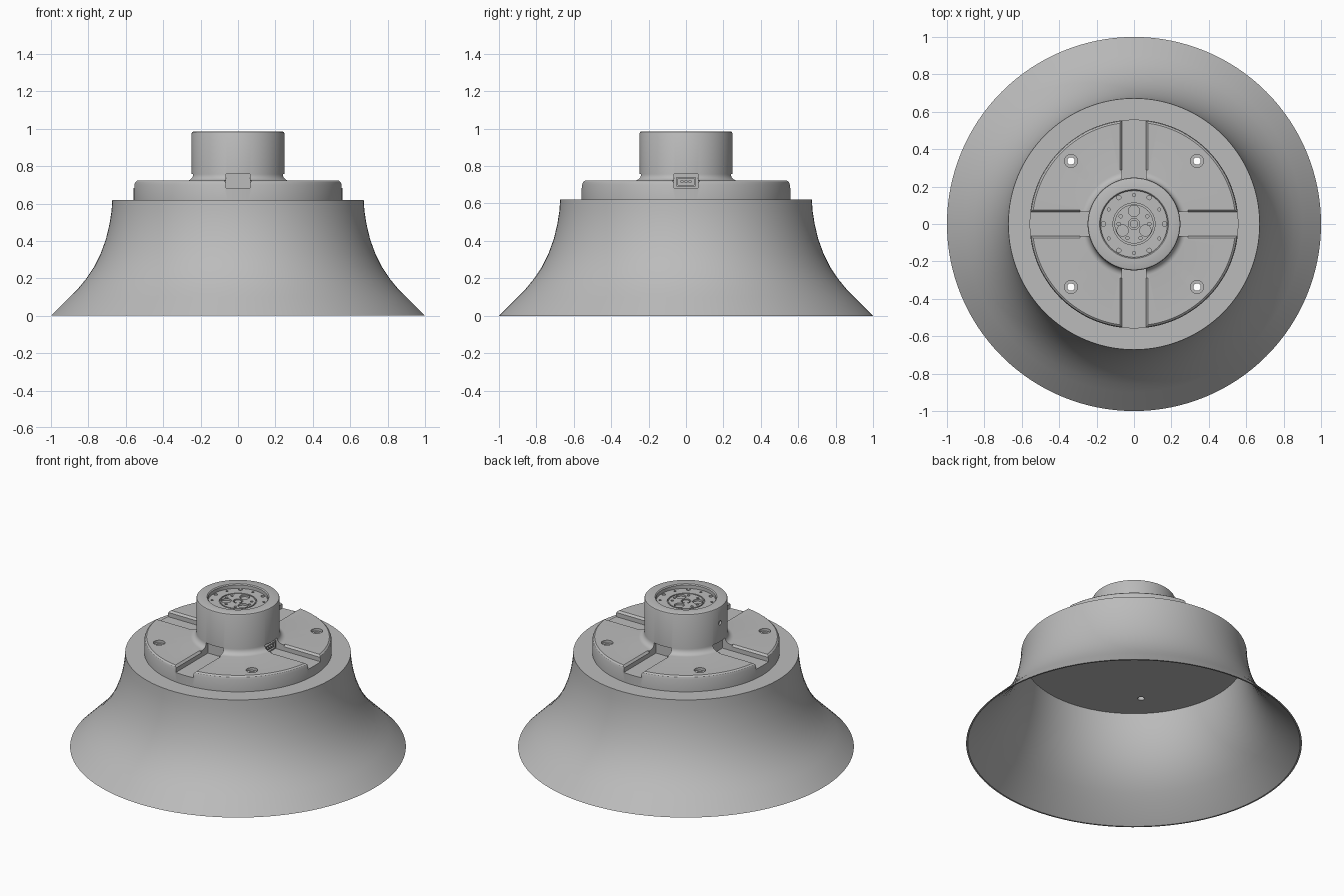
import bpy, bmesh
from math import pi, sin, cos, radians
from mathutils import Matrix, Vector

cube = bpy.data.objects.get("Cube")
if cube:
    bpy.data.objects.remove(cube, do_unlink=True)

grey = bpy.data.materials.new("satin grey")
grey.use_nodes = True
colour = (0.5, 0.5, 0.5, 1)
grey.diffuse_color = colour
grey.node_tree.nodes["Principled BSDF"].inputs["Base Color"].default_value = colour


def make(name, bm):
    bmesh.ops.recalc_face_normals(bm, faces=bm.faces)
    mesh = bpy.data.meshes.new(name)
    bm.to_mesh(mesh)
    bm.free()
    mesh.materials.append(grey)
    ob = bpy.data.objects.new(name, mesh)
    bpy.context.collection.objects.link(ob)
    return ob


def lathe(name, profile, steps=128):
    """Spin a (radius, height) profile, starting and ending on the axis."""
    bm = bmesh.new()
    verts = [bm.verts.new((r, 0, z)) for r, z in profile]
    edges = [bm.edges.new(pair) for pair in zip(verts, verts[1:])]
    bmesh.ops.spin(bm, geom=verts + edges, cent=(0, 0, 0), axis=(0, 0, 1),
                   angle=2 * pi, steps=steps)
    bmesh.ops.remove_doubles(bm, verts=bm.verts, dist=1e-5)
    return make(name, bm)


def add_cylinder(bm, x, y, z0, z1, r, seg=24, turn=Matrix()):
    bmesh.ops.create_cone(bm, cap_ends=True, segments=seg, radius1=r, radius2=r, depth=z1 - z0,
                          matrix=turn @ Matrix.Translation((x, y, (z0 + z1) / 2)))


def add_box(bm, low, high, turn=Matrix()):
    low, high = Vector(low), Vector(high)
    bmesh.ops.create_cube(bm, size=1, matrix=turn @ Matrix.Translation((low + high) / 2)
                          @ Matrix.Diagonal((*(high - low), 1)))


def add_prism(bm, section, x0, x1, turn):
    """Extrude a (y, z) section along x."""
    face = bm.faces.new([bm.verts.new(turn @ Vector((x0, y, z))) for y, z in section])
    out = bmesh.ops.extrude_face_region(bm, geom=[face])["geom"]
    bmesh.ops.translate(bm, verts=[v for v in out if isinstance(v, bmesh.types.BMVert)],
                        vec=turn @ Vector((x1 - x0, 0, 0)))


def carve(ob, bm):
    """Subtract the bmesh from the object and discard the cutter."""
    cutter = make("cutter", bm)
    cutter.hide_render = True
    mod = ob.modifiers.new("carve", "BOOLEAN")
    mod.operation, mod.solver, mod.object = "DIFFERENCE", "EXACT", cutter
    bpy.context.view_layer.objects.active = ob
    bpy.ops.object.modifier_apply(modifier=mod.name)
    bpy.data.objects.remove(cutter, do_unlink=True)


def polar(r, degrees):
    return r * cos(radians(degrees)), r * sin(radians(degrees))


quarter = [Matrix.Rotation(i * pi / 2, 4, "Z") for i in range(4)]
bolts = [(x, y) for x in (-0.337, 0.337) for y in (-0.337, 0.337)]

# Flared hollow skirt with a flat roof
flare = [(1, 0), (0.95, 0.05), (0.9, 0.1), (0.855, 0.145), (0.81, 0.2), (0.77, 0.26),
         (0.735, 0.33), (0.706, 0.41), (0.687, 0.49), (0.676, 0.56)]
inside = [(r - 0.018, z) for r, z in reversed(flare[1:])]
skirt = lathe("skirt", [(0, 0.62), (0.672, 0.62)] + flare[::-1] + [(0.99, 0)]
              + inside[::-1] + [(0.655, 0.582), (0, 0.582)])
bm = bmesh.new()
for x, y in bolts:
    add_cylinder(bm, x, y, 0.5, 0.7, 0.02)
carve(skirt, bm)

# Mounting plate and hub turned in one piece
fillet = [(0.283 - 0.035 * sin(a), 0.757 - 0.035 * cos(a))
          for a in (i * pi / 12 for i in range(7))]
hub = lathe("plate_and_hub", [(0, 0.615), (0.558, 0.615), (0.558, 0.7), (0.553, 0.715),
            (0.544, 0.722)] + fillet + [(0.248, 0.975), (0.245, 0.982), (0.238, 0.985),
            (0.184, 0.985), (0.178, 0.979), (0.178, 0.957), (0.112, 0.957),
            (0.112, 0.945), (0.104, 0.945), (0.104, 0.957), (0, 0.957)])

# Four radial grooves, with chamfered lips, running into slots under the hub
bm = bmesh.new()
lip = [(-0.064, 0.682), (0.064, 0.682), (0.064, 0.71), (0.078, 0.724),
       (0.078, 0.73), (-0.078, 0.73), (-0.078, 0.724), (-0.064, 0.71)]
for turn in quarter:
    add_prism(bm, lip, 0.29, 0.7, turn)
carve(hub, bm)
bm = bmesh.new()
for turn in quarter:
    add_box(bm, (0.22, -0.064, 0.682), (0.3, 0.064, 0.757), turn)
carve(hub, bm)

# Counterbored bolt holes
for r, low in ((0.035, 0.705), (0.02, 0.5)):
    bm = bmesh.new()
    for x, y in bolts:
        add_cylinder(bm, x, y, low, 0.8, r)
    carve(hub, bm)

# Drilled pattern in the coupling face and a pin hole in the hub's right side
bm = bmesh.new()
for i in range(6):
    add_cylinder(bm, *polar(0.163, i * 60), 0.94, 1, 0.012, 16)
    add_cylinder(bm, *polar(0.155, i * 60 + 30), 0.94, 1, 0.008, 16)
for a in (0, 30, 150, 180, 245, 295):
    add_cylinder(bm, *polar(0.082, a), 0.94, 1, 0.009, 16)
for a in (90, 210, 330):
    add_cylinder(bm, *polar(0.07, a), 0.945, 1, 0.03)
add_cylinder(bm, 0, 0, 0.94, 1, 0.03)
add_cylinder(bm, 0, 0, 0.235, 0.27, 0.014, 16,
             Matrix.Translation((0, 0, 0.88)) @ Matrix.Rotation(-pi / 2, 4, "Y"))
carve(hub, bm)

# Centre pin inside the coupling
bm = bmesh.new()
add_cylinder(bm, 0, 0, 0.93, 0.955, 0.022)
centre_pin = make("centre_pin", bm)

# Connector socket in the left slot
bm = bmesh.new()
add_box(bm, (0.21, -0.05, 0.692), (0.24, 0.05, 0.742))
socket = make("socket", bm)
bm = bmesh.new()
add_box(bm, (0.228, -0.042, 0.7), (0.26, 0.042, 0.734))
carve(socket, bm)
bm = bmesh.new()
for y in (-0.022, 0, 0.022):
    add_cylinder(bm, -0.717, y, 0.22, 0.238, 0.009, 12, Matrix.Rotation(pi / 2, 4, "Y"))
socket_pins = make("socket_pins", bm)

# Smooth shading with sharp edges kept
for ob in bpy.context.view_layer.objects:
    ob.select_set(ob in (skirt, hub, centre_pin, socket, socket_pins))
bpy.context.view_layer.objects.active = hub
bpy.ops.object.shade_smooth_by_angle(angle=radians(30))
